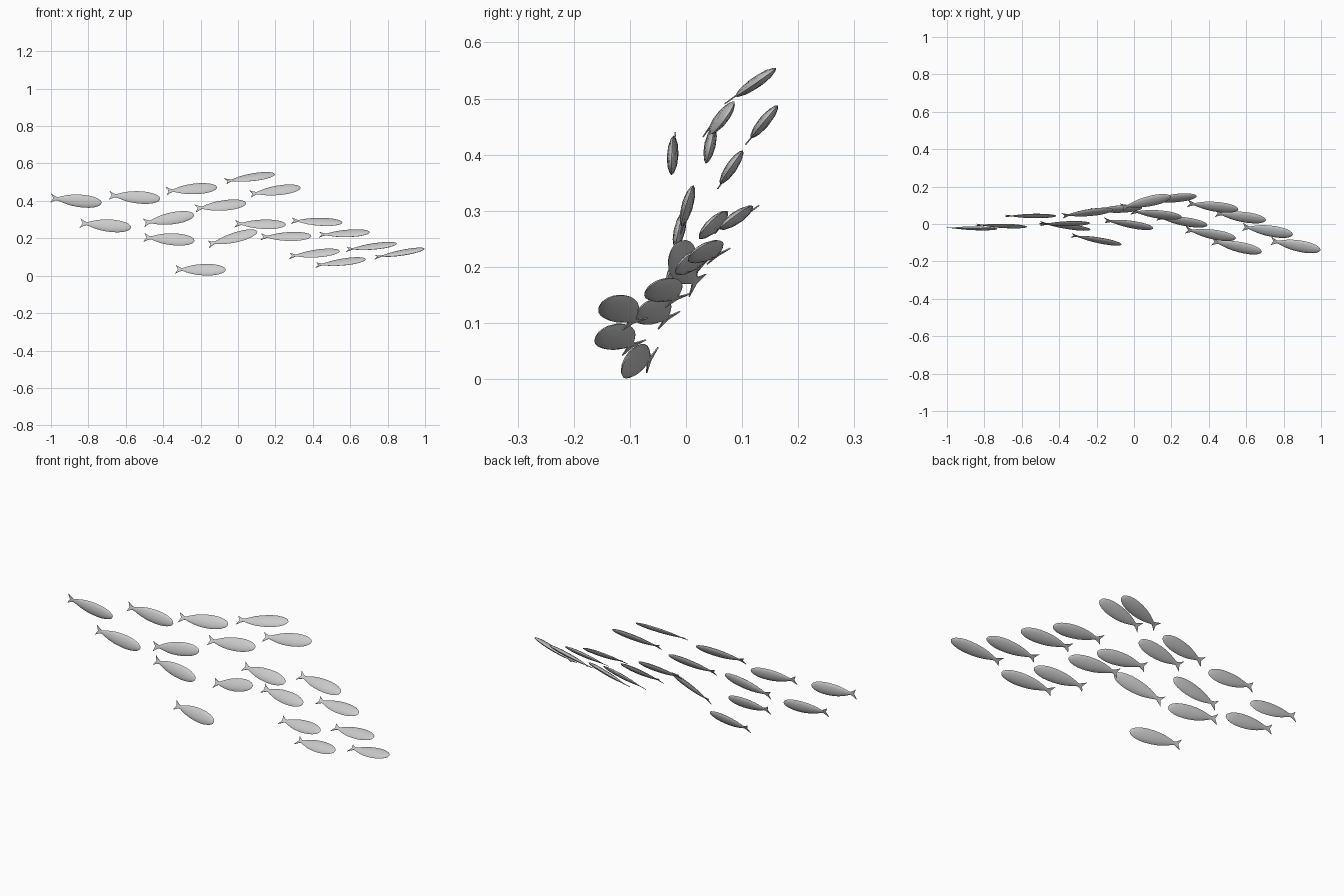
import bpy, bmesh, math
from mathutils import Vector, Matrix

if "Cube" in bpy.data.objects:
    bpy.data.objects.remove(bpy.data.objects["Cube"])

L, H, T = 0.274, 0.034, 0.010   # fish length, half depth, half thickness

# Shared fish mesh: nose at +x, dorsal edge at +z, centred on x
def make_fish_mesh():
    bm = bmesh.new()
    # lens-shaped body: (position from tail, depth factor, thickness factor)
    profile = [(.10, .24, .2), (.15, .28, .3), (.22, .48, .5), (.32, .72, .74),
               (.43, .89, .9), (.55, .98, 1), (.66, 1, 1), (.77, .94, .95),
               (.87, .78, .78), (.94, .56, .55), (.98, .33, .32)]
    n = 12
    rings = []
    for p, d, w in profile:
        ring = []
        for k in range(n):
            a = 2 * math.pi * k / n
            y = T * w * math.cos(a) * abs(math.cos(a)) ** 0.3
            ring.append(bm.verts.new(((p - .5) * L, y, H * d * math.sin(a))))
        rings.append(ring)
    for a, b in zip(rings, rings[1:]):
        for k in range(n):
            bm.faces.new((a[k], a[(k + 1) % n], b[(k + 1) % n], b[k]))
    nose = bm.verts.new((L / 2, 0, 0))
    for k in range(n):
        bm.faces.new((rings[-1][k], rings[-1][(k + 1) % n], nose))
    bm.faces.new(rings[0])
    # forked tail fin: two thin mirrored lobes
    for s in (1, -1):
        outline = [(.13, 0), (.13, .2), (.07, .42), (0, .75), (.028, .3), (.05, 0)]
        sides = []
        for t in (1, -1):
            sides.append([bm.verts.new(((p - .5) * L, t * .0012, s * z * H)) for p, z in outline])
        bm.faces.new(sides[0])
        bm.faces.new(sides[1][::-1])
        for k in range(len(outline) - 1):
            bm.faces.new((sides[0][k], sides[0][k + 1], sides[1][k + 1], sides[1][k]))
    bmesh.ops.remove_doubles(bm, verts=bm.verts, dist=1e-6)
    bmesh.ops.recalc_face_normals(bm, faces=bm.faces)
    mesh = bpy.data.meshes.new("fish")
    bm.to_mesh(mesh)
    bm.free()
    return mesh

# School: tail x, y, z, nose x, y, z, lean in degrees
school = [
    (-1.0, -.02, .415, -.73, -.026, .389, 2),
    (-.685, .043, .43, -.42, .043, .411, 13),
    (-.38, .044, .453, -.115, .076, .473, 33),
    (-.06, .09, .506, .19, .146, .543, 54),
    (.065, .122, .437, .335, .15, .472, 40),
    (-.225, .071, .36, .04, .087, .388, 35),
    (-.84, -.005, .281, -.575, -.015, .258, 12),
    (-.5, -.002, .283, -.24, .005, .325, 18),
    (-.5, .006, .205, -.235, -.03, .187, 20),
    (-.155, .02, .168, .10, -.021, .235, 35),
    (-.015, .068, .278, .255, .037, .273, 42),
    (.125, .036, .208, .39, -.006, .211, 45),
    (.29, .11, .294, .555, .078, .284, 52),
    (.435, .058, .219, .705, .021, .232, 56),
    (.275, -.03, .105, .545, -.077, .131, 52),
    (.415, -.092, .056, .685, -.149, .088, 58),
    (.58, -.015, .14, .85, -.056, .171, 62),
    (.73, -.09, .098, 1.0, -.139, .144, 66),
    (-.335, -.06, .034, -.065, -.11, .031, 25),
]

mesh = make_fish_mesh()
for i, (x0, y0, z0, x1, y1, z1, lean) in enumerate(school):
    tail, head = Vector((x0, y0, z0)), Vector((x1, y1, z1))
    ax = (head - tail).normalized()
    r = math.radians(lean)
    up = Vector((0, math.sin(r), math.cos(r)))
    up = (up - ax * up.dot(ax)).normalized()
    side = up.cross(ax)
    ob = bpy.data.objects.new(f"fish_{i + 1:02d}", mesh)
    bpy.context.collection.objects.link(ob)
    rot = Matrix((ax, side, up)).transposed().to_4x4()
    ob.matrix_world = Matrix.Translation((tail + head) / 2) @ rot

# Smooth bodies, crisp fin edges
bpy.ops.object.select_all(action='DESELECT')
first = bpy.data.objects["fish_01"]
first.select_set(True)
bpy.context.view_layer.objects.active = first
bpy.ops.object.shade_smooth_by_angle(angle=math.radians(50))
